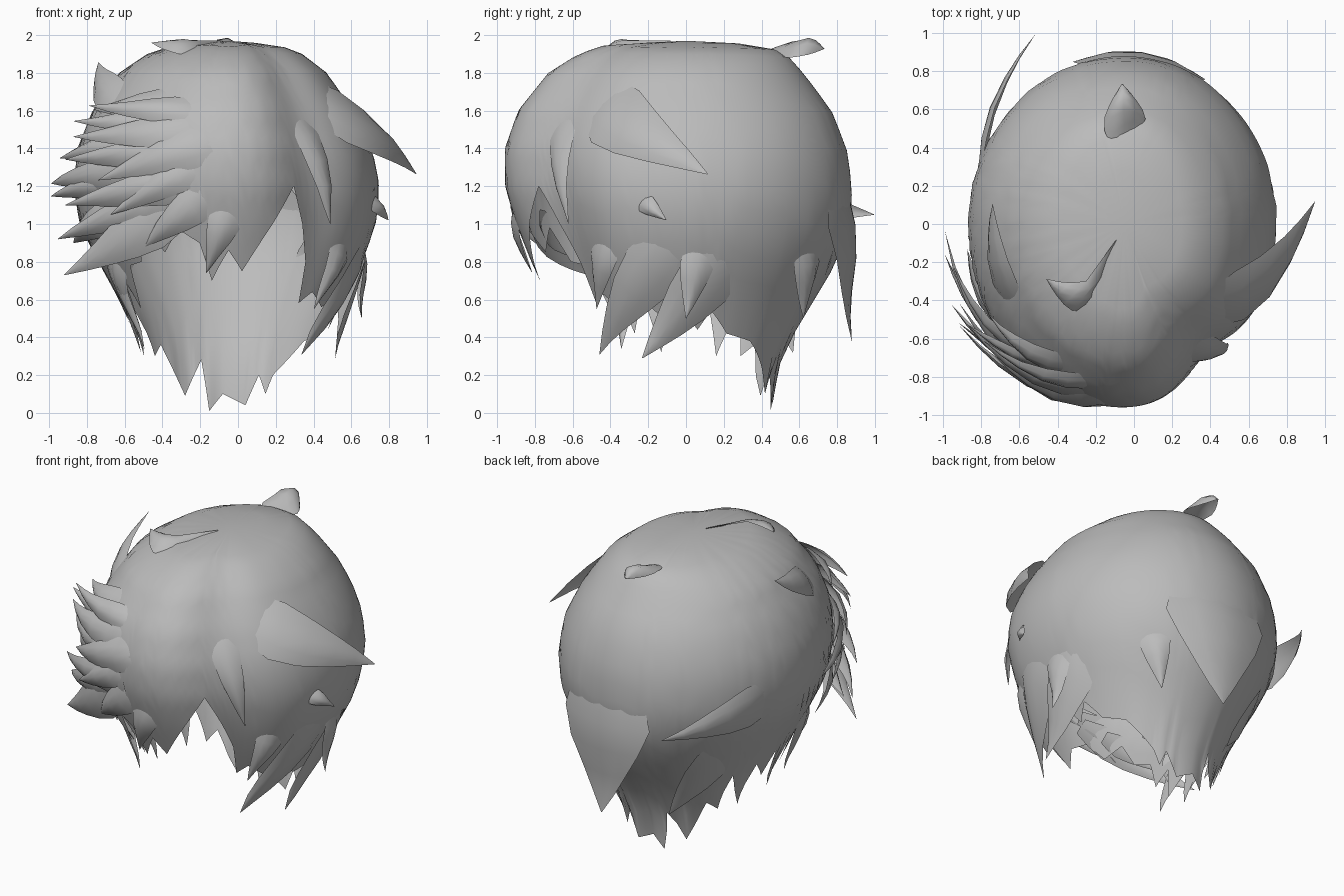
import bpy, bmesh, math
from mathutils import Vector

if "Cube" in bpy.data.objects:
    bpy.data.objects.remove(bpy.data.objects["Cube"], do_unlink=True)

grey = bpy.data.materials.new("hair grey")
grey.use_nodes = True
COL = (0.5, 0.5, 0.5, 1)
grey.diffuse_color = COL
grey.node_tree.nodes["Principled BSDF"].inputs["Base Color"].default_value = COL

# Half-widths of the head of hair at each height, measured from its axis
Z = [0, .2, .4, .6, .8, 1.0, 1.2, 1.4, 1.6, 1.8, 1.9, 1.95, 1.97]
PLUS_X = [.42, .47, .51, .60, .71, .78, .80, .76, .66, .52, .39, .26, 0]
MINUS_X = [.42, .45, .49, .58, .69, .79, .82, .80, .72, .58, .43, .28, 0]
FRONT = [.50, .58, .66, .74, .82, .90, .96, .96, .89, .73, .57, .42, 0]
BACK = [.46, .47, .56, .68, .80, .87, .88, .85, .77, .62, .53, .40, 0]
AXIS = -.05
TOP = 1.97

# Ragged lower edge: angle in degrees (0 = +x, -90 = front), height
HEM = [(-180, .45), (-176, .62), (-168, .32), (-162, .62), (-156, .42), (-150, .7),
       (-146, .55), (-140, .78), (-132, .80), (-126, .98), (-118, .85), (-110, .97),
       (-102, .90), (-98, .70), (-90, .86), (-84, .75), (-72, 1.0), (-62, 1.2),
       (-56, 1.0), (-50, .80), (-46, .58), (-40, .64), (-30, .56), (-20, .62),
       (-10, .50), (0, .52), (6, .44), (12, .54), (22, .42), (38, .38), (60, .2),
       (64, .1), (70, .2), (78, .04), (94, .1), (104, .01), (108, .28), (122, .09),
       (138, .36), (146, .3), (154, .55), (162, .3), (170, .58), (180, .45)]


def lerp_table(xs, ys, x):
    if x <= xs[0]:
        return ys[0]
    for i in range(len(xs) - 1):
        if x <= xs[i + 1]:
            t = (x - xs[i]) / (xs[i + 1] - xs[i])
            return ys[i] + (ys[i + 1] - ys[i]) * t
    return ys[-1]


def surface(deg, z, lift=0.0):
    """Point on the head of hair, pushed outwards by lift."""
    deg = (deg + 180) % 360 - 180
    c, s = math.cos(math.radians(deg)), math.sin(math.radians(deg))
    flat = 1 - .11 * math.exp(-((deg + 52) / 18) ** 2)
    x = c * flat * lerp_table(Z, PLUS_X if c > 0 else MINUS_X, z)
    y = s * flat * lerp_table(Z, BACK if s > 0 else FRONT, z)
    out = Vector((x, y, max(0, z - 1.1))).normalized()
    return Vector((AXIS + x, y, z)) + out * lift


def finish(bm, name):
    mesh = bpy.data.meshes.new(name)
    bmesh.ops.recalc_face_normals(bm, faces=bm.faces)
    for f in bm.faces:
        f.smooth = True
    bm.to_mesh(mesh)
    bm.free()
    mesh.materials.append(grey)
    obj = bpy.data.objects.new(name, mesh)
    bpy.context.collection.objects.link(obj)
    return obj


def grid(bm, rows, closed=False):
    n = len(rows[0])
    for a, b in zip(rows, rows[1:]):
        for i in range(n if closed else n - 1):
            j = (i + 1) % n
            bm.faces.new((a[i], a[j], b[j], b[i]))


# Main shell, crown to ragged hem
bm = bmesh.new()
angles = range(-180, 180, 2)
hem_a, hem_z = zip(*HEM)
ROWS = 18
rows = []
for r in range(1, ROWS + 1):
    k = (r / ROWS) ** 1.7
    rows.append([bm.verts.new(surface(a, TOP - (TOP - lerp_table(hem_a, hem_z, a)) * k))
                 for a in angles])
grid(bm, rows, closed=True)
crown = bm.verts.new((AXIS, 0, TOP))
for i in range(len(angles)):
    bm.faces.new((crown, rows[0][i], rows[0][(i + 1) % len(angles)]))
finish(bm, "hair_shell")


def lock(name, a0, z0, a1, z1, width, lift, ridge=.03):
    """Pointed lock whose root grows out of the shell and whose tip lifts off it."""
    bm = bmesh.new()
    du, dz = math.radians(a1 - a0) * .8, z1 - z0
    length = math.hypot(du, dz)
    pu, pz = -dz / length, du / length
    rows = []
    profile = [(0, .6), (.15, .9), (.3, 1), (.5, .8), (.7, .5), (.85, .26), (1, .01)]
    for t, w in profile:
        row = []
        for side in (-1, -.5, 0, .5, 1):
            off = side * w * width / 2
            a = a0 + (a1 - a0) * t + math.degrees(pu * off / .8)
            z = min(z0 + dz * t + pz * off, 1.965)
            bulge = ridge * (1 - side * side) * math.sin(math.pi * t)
            h = lift * t ** 2 + bulge + .04 * min(t, .4) / .4 - .03
            row.append(bm.verts.new(surface(a, z, h)))
        rows.append(row)
    grid(bm, rows)
    return finish(bm, name)


# Fringe locks swept round to the -x side
FRINGE = [(-112, 1.66, -152, 1.56, .16, .08), (-100, 1.62, -146, 1.54, .14, .17),
          (-120, 1.57, -152, 1.47, .12, .17), (-98, 1.52, -152, 1.41, .18, .14),
          (-90, 1.47, -140, 1.22, .22, .08), (-106, 1.40, -158, 1.31, .16, .12),
          (-108, 1.32, -178, 1.20, .20, .11), (-130, 1.24, -172, 1.14, .14, .13),
          (-98, 1.24, -152, 1.10, .20, .17)]
FRINGE_LOW = [(-108, 1.17, -158, .92, .20, .22), (-108, 1.10, -154, .73, .26, .32),
              (-118, 1.03, -146, .82, .18, .18), (-95, 1.18, -124, .88, .20, .06),
              (-88, 1.12, -100, .74, .18, .02), (-98, 1.34, -134, 1.05, .18, .10),
              (-130, 1.45, -168, 1.32, .14, .10), (-136, 1.08, -172, .90, .18, .08)]
for i, spec in enumerate(FRINGE + FRINGE_LOW):
    lock(f"fringe_lock_{i + 1}", *spec)

# Locks at the +x temple
lock("temple_wing", -38, 1.70, 6, 1.23, .34, .20)
lock("temple_lock", -53, 1.65, -45, 1.0, .19, .05)

# Tufts on the crown
lock("crown_tuft", 90, 1.93, 91, 1.80, .42, .16, .10)
lock("crown_side_tuft", -118, 1.945, -152, 1.90, .07, .06)
lock("brow_tuft", -146, 1.64, -188, 1.76, .18, .12)

# Flared locks at the back
lock("nape_flap", 83, 1.25, 85, .38, .72, .32, .01)
lock("back_wing", 166, 1.16, 117, 1.05, .28, .23)
lock("back_under_lock", 150, .85, 113, .32, .30, .08, .01)

# Loose ends hanging round both sides
ENDS = [(0, .95, -43, .31, .32, .08), (20, .88, -18, .29, .34, .10),
        (-30, .95, -40, .55, .18, .05), (6, .90, 0, .50, .18, .14),
        (-16, 1.14, -6, 1.02, .10, .06), (52, .90, 58, .50, .20, .10),
        (-150, .85, -156, .50, .16, .02), (-160, .90, -150, .34, .18, .03)]
for i, spec in enumerate(ENDS):
    lock(f"loose_end_{i + 1}", *spec)
